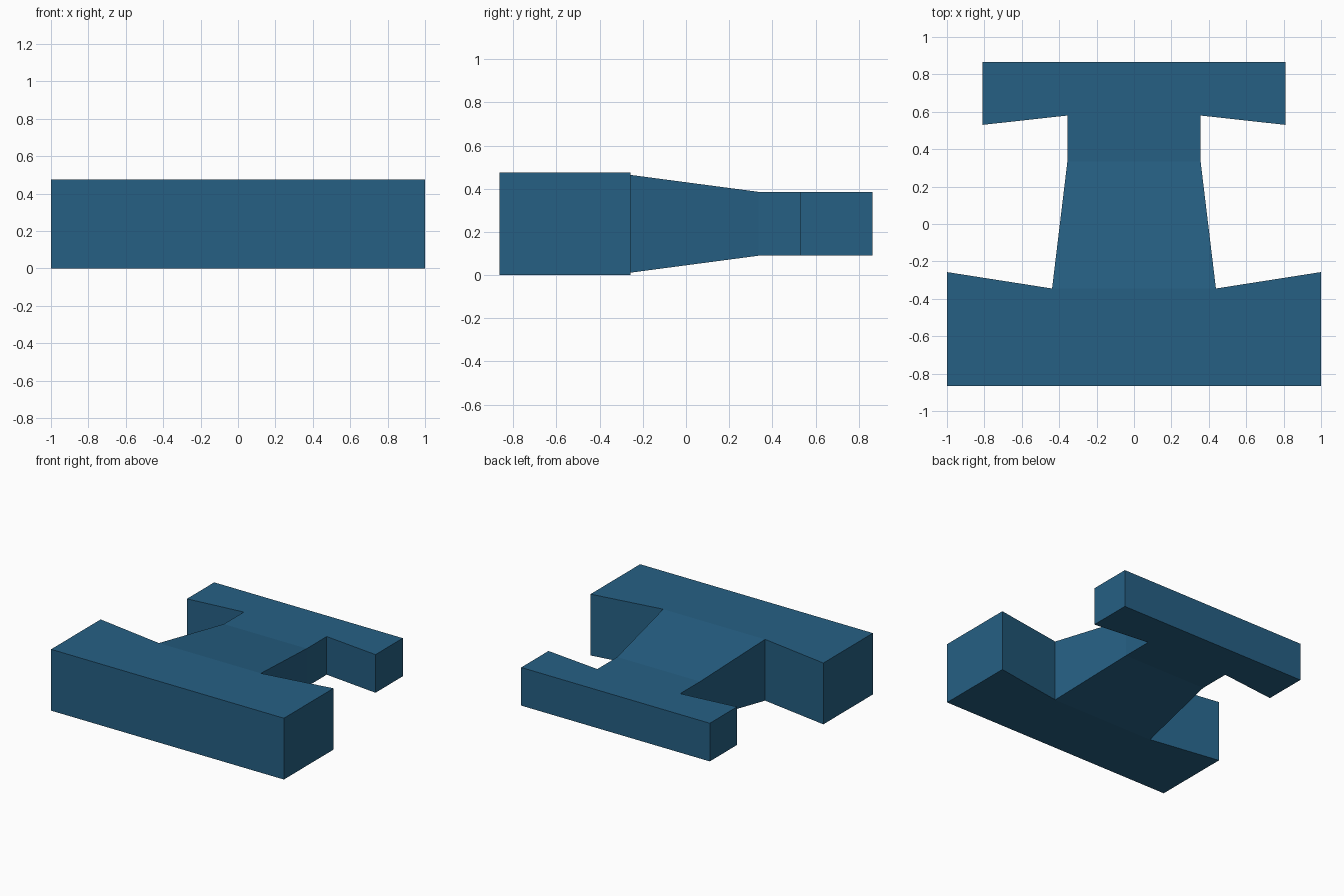
import bpy, bmesh

if "Cube" in bpy.data.objects:
    bpy.data.objects.remove(bpy.data.objects["Cube"])

MID = 0.238            # height of the horizontal mirror plane
WIDE, SLIM = 0.238, 0.148   # half thickness of front bar and of rear bar

# Right half of the plan outline, front to back: x, y, half thickness
half = [(1, -0.865, WIDE), (1, -0.257, WIDE), (0.438, -0.345, WIDE),
        (0.356, 0.335, SLIM), (0.356, 0.58, SLIM),
        (0.81, 0.53, SLIM), (0.81, 0.865, SLIM)]
outline = half + [(-x, y, h) for x, y, h in reversed(half)]
n = len(outline)

bm = bmesh.new()
top = [bm.verts.new((x, y, MID + h)) for x, y, h in outline]
bottom = [bm.verts.new((x, y, MID - h)) for x, y, h in outline]

# Top and bottom of the front bar, tapered web and rear bar
for first, last in ((0, 2), (2, 3), (3, 6)):
    loop = list(range(first, last + 1))
    loop += [n - 1 - i for i in reversed(loop)]
    bm.faces.new([top[i] for i in loop])
    bm.faces.new([bottom[i] for i in reversed(loop)])

# Side walls around the outline
for i in range(n):
    j = (i + 1) % n
    bm.faces.new((bottom[i], bottom[j], top[j], top[i]))

bmesh.ops.recalc_face_normals(bm, faces=bm.faces)
# Split the notched bar faces cleanly
bmesh.ops.triangulate(bm, faces=[f for f in bm.faces if len(f.verts) > 4])
mesh = bpy.data.meshes.new("tapered_h_block")
bm.to_mesh(mesh)
bm.free()

blue = bpy.data.materials.new("steel blue")
blue.diffuse_color = (0.019, 0.117, 0.231, 1)
blue.use_nodes = True
blue.node_tree.nodes["Principled BSDF"].inputs["Base Color"].default_value = blue.diffuse_color
mesh.materials.append(blue)
bpy.context.collection.objects.link(bpy.data.objects.new("tapered_h_block", mesh))
